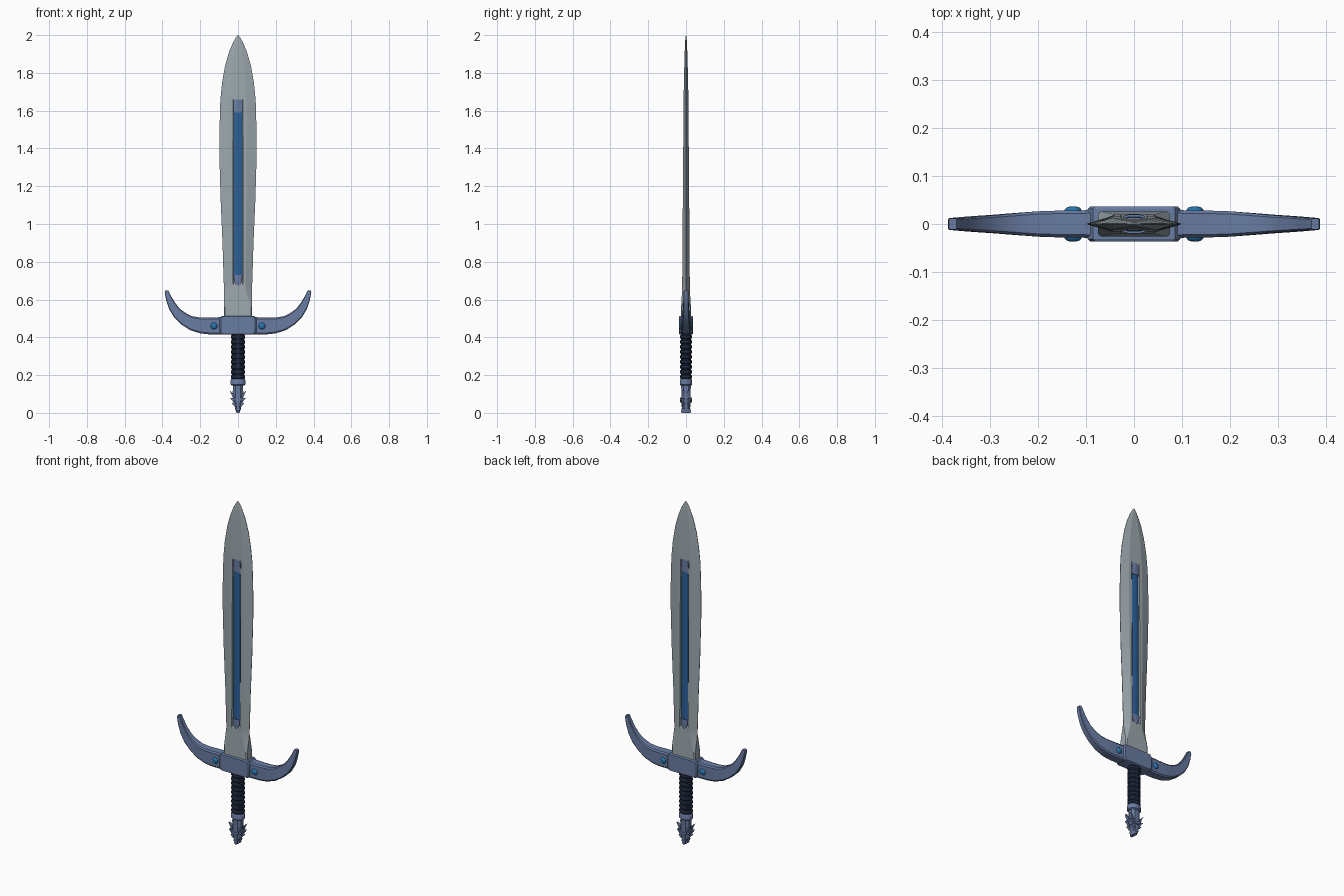
import bpy, bmesh, math

if "Cube" in bpy.data.objects:
    bpy.data.objects.remove(bpy.data.objects["Cube"])


def material(name, r, g, b):
    m = bpy.data.materials.new(name)
    m.diffuse_color = (r, g, b, 1)
    m.use_nodes = True
    m.node_tree.nodes["Principled BSDF"].inputs["Base Color"].default_value = m.diffuse_color
    return m


STEEL = material("grey steel", 0.33, 0.39, 0.42)
GUARD = material("slate blue metal", 0.14, 0.20, 0.36)
BLUE = material("deep blue inlay", 0.025, 0.115, 0.31)
GRIP = material("dark navy leather", 0.014, 0.022, 0.05)
GEM = material("bright blue stud", 0.02, 0.18, 0.42)


def finish(name, bm, mat, angle=25):
    bmesh.ops.recalc_face_normals(bm, faces=bm.faces)
    me = bpy.data.meshes.new(name)
    bm.to_mesh(me)
    bm.free()
    me.materials.append(mat)
    ob = bpy.data.objects.new(name, me)
    bpy.context.collection.objects.link(ob)
    bpy.ops.object.select_all(action='DESELECT')
    ob.select_set(True)
    bpy.context.view_layer.objects.active = ob
    bpy.ops.object.shade_smooth_by_angle(angle=math.radians(angle))
    return ob


def loft(name, sections, mat, angle=25):
    """Skin a list of equally long point loops and cap both ends."""
    bm = bmesh.new()
    rings = [[bm.verts.new(p) for p in s] for s in sections]
    n = len(rings[0])
    for a, b in zip(rings, rings[1:]):
        for i in range(n):
            bm.faces.new((a[i], a[(i + 1) % n], b[(i + 1) % n], b[i]))
    bm.faces.new(rings[0])
    bm.faces.new(rings[-1])
    return finish(name, bm, mat, angle)


def lathe(name, profile, mat, sides=16, squash=0.82, angle=25):
    """Oval turned part from (radius, z) pairs."""
    turn = [2 * math.pi * (i + 0.5) / sides for i in range(sides)]
    return loft(name, [[(r * math.cos(t), r * squash * math.sin(t), z) for t in turn]
                       for r, z in profile], mat, angle)


def chamfer_section(a, b, h, c=0.22):
    """Chamfered rectangle between edge points a and b (x, z), half depth h."""
    def at(k, y):
        return (a[0] + (b[0] - a[0]) * k, y, a[1] + (b[1] - a[1]) * k)
    i = h * (1 - c)
    return [at(0, -i), at(.09, -h), at(.91, -h), at(1, -i),
            at(1, i), at(.91, h), at(.09, h), at(0, i)]


def prism(name, outline, y0, y1, mat):
    return loft(name, [[(x, y, z) for x, z in outline] for y in (y0, y1)], mat)


# Blade: z, half width, edge thickness, flat half width, half thickness, fuller floor
stations = [
    (0.49, .075, .021, .070, .026, None), (0.56, .075, .021, .068, .026, None),
    (0.655, .075, .001, .040, .020, None), (0.68, .075, .001, .040, .020, None),
    (0.70, .076, .001, .040, .020, .007), (0.90, .082, .001, .041, .018, .006),
    (1.13, .092, .001, .044, .017, .006), (1.34, .098, .001, .046, .015, .005),
    (1.50, .098, .001, .046, .014, .005), (1.64, .094, .001, .044, .013, .005),
    (1.66, .093, .001, .043, .013, None), (1.75, .084, .001, .038, .011, None),
    (1.84, .068, .001, .030, .009, None), (1.91, .048, .001, .021, .007, None),
    (1.96, .027, .001, .012, .005, None), (1.985, .013, .0005, .006, .003, None),
    (2.00, .001, .0003, .0005, .0005, None)]


def blade_section(z, w, e, f, t, d):
    g = min(.027, f * .8)
    d = t if d is None else d
    right = [(w, e), (f, t), (g, t), (g * .92, d)]
    top = right + [(-x, y) for x, y in reversed(right)]
    return [(x, y, z) for x, y in top + [(x, -y) for x, y in reversed(top)]]


loft("blade", [blade_section(*s) for s in stations], STEEL, 12)

# Inlay bars and their metal end caps in both fullers
for s, side in ((-1, "front"), (1, "back")):
    def bar(name, rows, mat):
        loft(name, [[(-w, s * .003, z), (-w, s * (y - .003), z), (-w * .5, s * y, z),
                     (w * .5, s * y, z), (w, s * (y - .003), z), (w, s * .003, z)]
                    for z, w, y in rows], mat)
    bar("fuller_inlay_" + side, [(.71, .021, .016), (1.1, .021, .0145), (1.62, .021, .012)], BLUE)
    bar("inlay_lower_cap_" + side, [(.675, .010, .0205), (.70, .021, .0205), (.73, .023, .0195)], GUARD)
    bar("inlay_upper_cap_" + side, [(1.59, .024, .0145), (1.63, .022, .014), (1.66, .018, .0138)], GUARD)

# Crossguard: lower point, upper point, half depth, mirrored into one bar
arm = [((.08, .416), (.08, .507), .029), ((.155, .416), (.155, .505), .028),
       ((.20, .421), (.20, .505), .0265), ((.254, .438), (.243, .512), .0225),
       ((.300, .468), (.279, .530), .019), ((.338, .505), (.310, .553), .0165),
       ((.364, .548), (.335, .586), .0145), ((.380, .595), (.354, .618), .013),
       ((.388, .635), (.368, .646), .012), ((.386, .648), (.370, .649), .011)]
left = [((-a[0], a[1]), (-b[0], b[1]), h) for a, b, h in reversed(arm)]
loft("crossguard", [chamfer_section(*s) for s in left + arm], GUARD, 28)

# Guard centre block
block = [(-.097, .428), (-.086, .414), (.086, .414), (.097, .428),
         (.097, .499), (.086, .513), (-.086, .513), (-.097, .499)]
loft("guard_block", [[(x * k, y, .4635 + (z - .4635) * k) for x, z in block]
                     for y, k in ((-.037, .93), (-.031, 1), (.031, 1), (.037, .93))], GUARD)

# Studs through the guard
for x in (-.127, .127):
    for s in (-1, 1):
        rows = [(.018, .022), (.018, .029), (.014, .034), (.007, .0365)]
        loft("guard_stud", [[(x + r * math.cos(t * math.pi / 6), s * y,
                              .46 + r * math.sin(t * math.pi / 6)) for t in range(12)]
                            for r, y in rows], GEM, 50)

# Ribbed grip
ribs = []
count, z0, pitch = 9, .178, .0265
for i in range(count):
    z = z0 + i * pitch
    ribs += [(.033, z), (.038, z + .006), (.038, z + .019), (.033, z + .025)]
lathe("grip", ribs, GRIP, angle=30)

# Collar and pommel core, narrowing to a flat beak
lathe("collar", [(.034, .145), (.040, .150), (.040, .172), (.036, .180)], GUARD)
core = [(.009, .025, .002), (.012, .026, .012), (.015, .021, .020), (.020, .023, .045),
        (.027, .025, .070), (.029, .024, .100), (.027, .025, .125), (.028, .026, .150)]
loft("pommel_core", [[(a * i, b * j, z) for i, j in
                      ((1, -.5), (1, .5), (.5, 1), (-.5, 1), (-1, .5), (-1, -.5), (-.5, -1), (.5, -1))]
                     for a, b, z in core], GUARD)

# Pommel spikes and brow plates
for s in (-1, 1):
    for y in (-.015, .015):
        for x, z, tx, tz in ((.022, .085, .045, .118), (.020, .065, .043, .080), (.014, .045, .033, .050)):
            prism("pommel_spike", [(s * x, z - .013), (s * tx, tz), (s * x, z + .014)],
                  y - .008, y + .008, GUARD)
    prism("pommel_brow", [(-.026, .082), (-.020, .066), (0, .056), (.020, .066), (.026, .082), (0, .072)],
          s * .020, s * .031, GUARD)
prism("pommel_beak", [(-.004, 0), (.004, 0), (.014, .024), (-.014, .024)], -.023, .023, GUARD)
